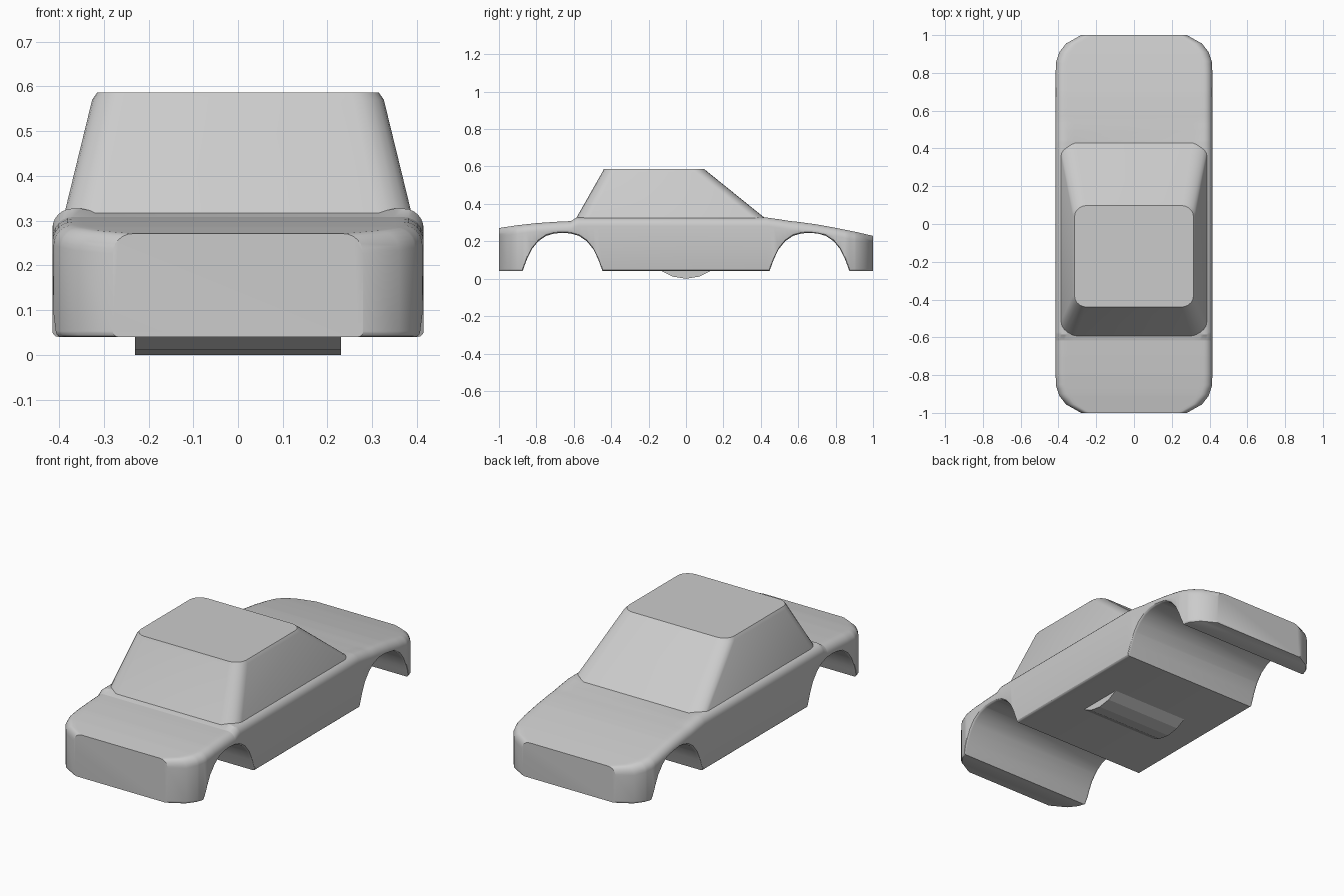
import bpy, bmesh
from math import sin, cos, pi, radians

if "Cube" in bpy.data.objects:
    bpy.data.objects.remove(bpy.data.objects["Cube"])


def lerp(table, y):
    """Piecewise-linear lookup in a list of (y, value)."""
    if y <= table[0][0]:
        return table[0][1]
    for (a, va), (b, vb) in zip(table, table[1:]):
        if y <= b:
            return va + (vb - va) * (y - a) / (b - a)
    return table[-1][1]


def loft(name, rings, cap_first=True, angle=30):
    """Skin a list of equal-length point rings into a capped object."""
    bm = bmesh.new()
    rows = [[bm.verts.new(p) for p in ring] for ring in rings]
    n = len(rows[0])
    for a, b in zip(rows, rows[1:]):
        for i in range(n):
            j = (i + 1) % n
            bm.faces.new((a[i], a[j], b[j], b[i]))
    if cap_first:
        bm.faces.new(rows[0])
    bm.faces.new(rows[-1])
    bmesh.ops.recalc_face_normals(bm, faces=bm.faces)
    me = bpy.data.meshes.new(name)
    bm.to_mesh(me)
    bm.free()
    ob = bpy.data.objects.new(name, me)
    bpy.context.collection.objects.link(ob)
    bpy.ops.object.select_all(action='DESELECT')
    ob.select_set(True)
    bpy.context.view_layer.objects.active = ob
    bpy.ops.object.shade_smooth_by_angle(angle=radians(angle))
    return ob


# Body: top line, half width, side lip and underside (with wheel arches) along y
top = [(-1, .271), (-.9, .286), (-.8, .297), (-.7, .304), (-.615, .308),
       (-.585, .319), (.43, .319), (.5, .314), (.6, .304), (.7, .29),
       (.8, .272), (.9, .252), (1, .229)]
corner = [(1, .28), (.955, .36), (.91, .395), (.86, .412), (.8, .415)]
width = [(-y, w) for y, w in corner] + [(y, w) for y, w in reversed(corner)]
lip = [(-.615, 0), (-.585, .008), (.43, .008), (.55, 0)]
half_arch = [(.214, .04), (.19, .105), (.165, .157), (.13, .2), (.088, .229), (.043, .242)]
arch = [(-d, z) for d, z in half_arch] + [(0, .245)] + [(d, z) for d, z in reversed(half_arch)]
under = [(c + d, z) for c in (-.66, .66) for d, z in arch]


def section(y):
    w, t, k, b = (lerp(tab, y) for tab in (width, top, lip, under))
    rt, rb = .045, .013
    half = [(w - .1, t), (w - .065, t + k)]
    for i in range(7):
        a = pi / 2 * (1 - i / 6)
        half.append((w - rt + rt * cos(a), t + k - rt + rt * sin(a)))
    for i in range(4):
        a = -pi / 2 * i / 3
        half.append((w - rb + rb * cos(a), b + rb + rb * sin(a)))
    return [(x, y, z) for x, z in half] + [(-x, y, z) for x, z in reversed(half)]


stations = sorted({round(y, 4) for tab in (top, width, lip, under) for y, _ in tab})
loft("car_body", [section(y) for y in stations])


# Cabin: tapered block with rounded corners
def rounded_rect(hx, y0, y1, rx, ry_front, ry_back, z):
    pts = []
    for sx, sy, start in ((1, 1, 0), (-1, 1, 1), (-1, -1, 2), (1, -1, 3)):
        ry = ry_back if sy > 0 else ry_front
        cx, cy = sx * (hx - rx), (y1 - ry if sy > 0 else y0 + ry)
        for i in range(6):
            a = pi / 2 * (start + i / 5)
            pts.append((cx + rx * cos(a), cy + ry * sin(a), z))
    return pts


loft("cabin", [rounded_rect(.388, -.592, .432, .08, .07, .06, .316),
               rounded_rect(.326, -.447, .117, .07, .065, .065, .570),
               rounded_rect(.315, -.44, .098, .065, .06, .06, .586)], cap_first=False)

# Drum lying across the car, showing as a hump under the floor
drum = [[(x, .23 * sin(2 * pi * i / 20), .23 - .23 * cos(2 * pi * i / 20)) for i in range(20)]
        for x in (-.23, .23)]
loft("floor_drum", drum, angle=10)
